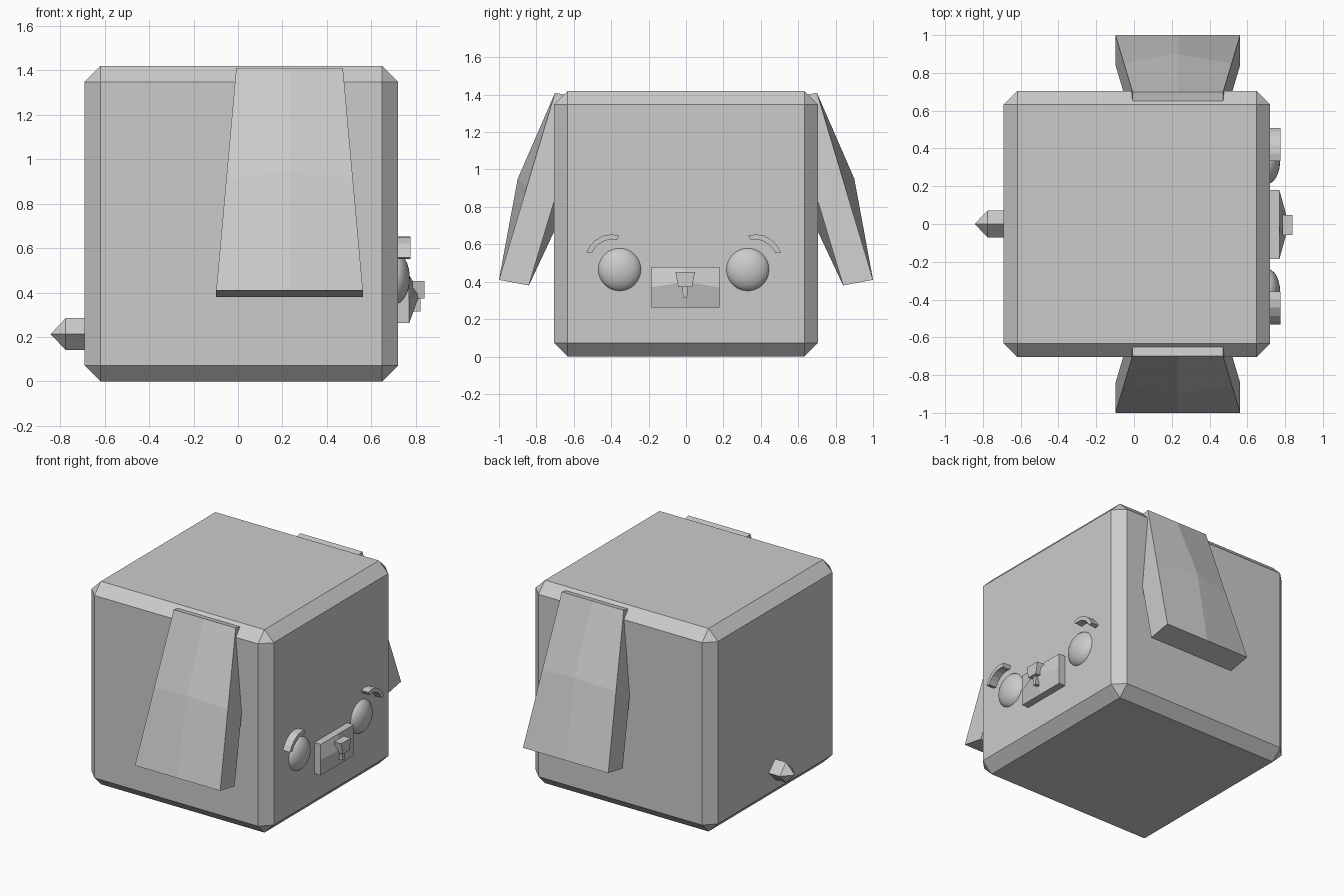
import bpy, bmesh, math
from mathutils import Matrix

if "Cube" in bpy.data.objects:
    bpy.data.objects.remove(bpy.data.objects["Cube"])

FACE_Y = -0.0125   # mirror line of the eyes and brows


def finish(name, bm):
    bmesh.ops.recalc_face_normals(bm, faces=bm.faces)
    mesh = bpy.data.meshes.new(name)
    bm.to_mesh(mesh)
    bm.free()
    obj = bpy.data.objects.new(name, mesh)
    bpy.context.collection.objects.link(obj)
    return obj


def slab(name, place):
    """Slab with 2x2 quads on each large side; place(u, v, w) gives positions."""
    bm = bmesh.new()
    g = {(u, v, w): bm.verts.new(place(u, v, w))
         for u in (-1, 0, 1) for v in (-1, 0, 1) for w in (0, 1)}
    for w in (0, 1):
        for u in (-1, 0):
            for v in (-1, 0):
                bm.faces.new([g[u, v, w], g[u + 1, v, w], g[u + 1, v + 1, w], g[u, v + 1, w]])
    ring = [(-1, -1), (0, -1), (1, -1), (1, 0), (1, 1), (0, 1), (-1, 1), (-1, 0)]
    for a, b in zip(ring, ring[1:] + ring[:1]):
        bm.faces.new([g[(*a, 0)], g[(*b, 0)], g[(*b, 1)], g[(*a, 1)]])
    return finish(name, bm)


def prism(name, profile, x0, x1):
    """Extrude a (y, z) outline along x."""
    bm = bmesh.new()
    face = bm.faces.new([bm.verts.new((x0, y, z)) for y, z in profile])
    new = bmesh.ops.extrude_face_region(bm, geom=[face])["geom"]
    bmesh.ops.translate(bm, vec=(x1 - x0, 0, 0),
                        verts=[v for v in new if isinstance(v, bmesh.types.BMVert)])
    return finish(name, bm)


# Chamfered cube body
bm = bmesh.new()
bmesh.ops.create_cube(bm, size=1, matrix=Matrix.Translation((0.015, 0, 0.71))
                      @ Matrix.Diagonal((1.41, 1.41, 1.42, 1)))
bmesh.ops.bevel(bm, geom=bm.edges[:], offset=0.072, segments=1, affect='EDGES')
finish("body", bm)

# Hanging ears, bulged at the centre of both sides
for side, label in ((-1, "right"), (1, "left")):
    def ear(u, v, w, side=side):
        x = 0.232 + u * (0.285 - 0.045 * v)
        y, z = 0.85 - 0.15 * v, 0.91 + 0.50 * v
        if w == 0:
            y, z = y - 0.16, z - 0.03
        if u == 0 and v == 0:
            y, z = (y + 0.05, z + 0.04) if w else (y - 0.07, z - 0.03)
        return x, side * y, z
    slab("ear_" + label, ear)

# Eyes and curved brows
for side, label in ((-1, "right"), (1, "left")):
    bpy.ops.mesh.primitive_uv_sphere_add(segments=32, ring_count=16, radius=1,
                                         location=(0.705, FACE_Y + side * 0.3425, 0.465))
    eye = bpy.context.object
    eye.name = "eye_" + label
    eye.scale = (0.068, 0.117, 0.117)
    bpy.ops.object.shade_smooth()

    outer = [(0.345, 0.646), (0.385, 0.653), (0.43, 0.647), (0.475, 0.62), (0.502, 0.59), (0.52, 0.557)]
    inner = [(0.492, 0.552), (0.475, 0.58), (0.455, 0.6), (0.42, 0.62), (0.385, 0.626), (0.358, 0.622)]
    prism("brow_" + label, [(FACE_Y + side * y, z) for y, z in outer + inner], 0.70, 0.775)


# Muzzle pad with a raised centre
def pad(u, v, w):
    peak = w and u == 0 and v == 0
    return (0.82 if peak else 0.70 + 0.07 * w,
            -0.003 + 0.182 * u,
            0.40 if peak else 0.37 + 0.108 * v)


slab("muzzle", pad)

# Nose and the small mouth line under it
prism("nose", [(-0.057, 0.453), (0.048, 0.453), (0.033, 0.373), (-0.042, 0.373)], 0.785, 0.84)
prism("mouth", [(-0.02, 0.375), (0.01, 0.375), (0.006, 0.315), (-0.016, 0.315)], 0.77, 0.82)

# Pointed four-sided tail
bm = bmesh.new()
section = [(0, 0.285), (0.072, 0.213), (0, 0.141), (-0.072, 0.213)]
root = [bm.verts.new((-0.66, y, z)) for y, z in section]
rim = [bm.verts.new((-0.775, y, z)) for y, z in section]
tip = bm.verts.new((-0.843, 0, 0.213))
bm.faces.new(root)
for i in range(4):
    j = (i + 1) % 4
    bm.faces.new([root[i], root[j], rim[j], rim[i]])
    bm.faces.new([rim[i], rim[j], tip])
finish("tail", bm)
